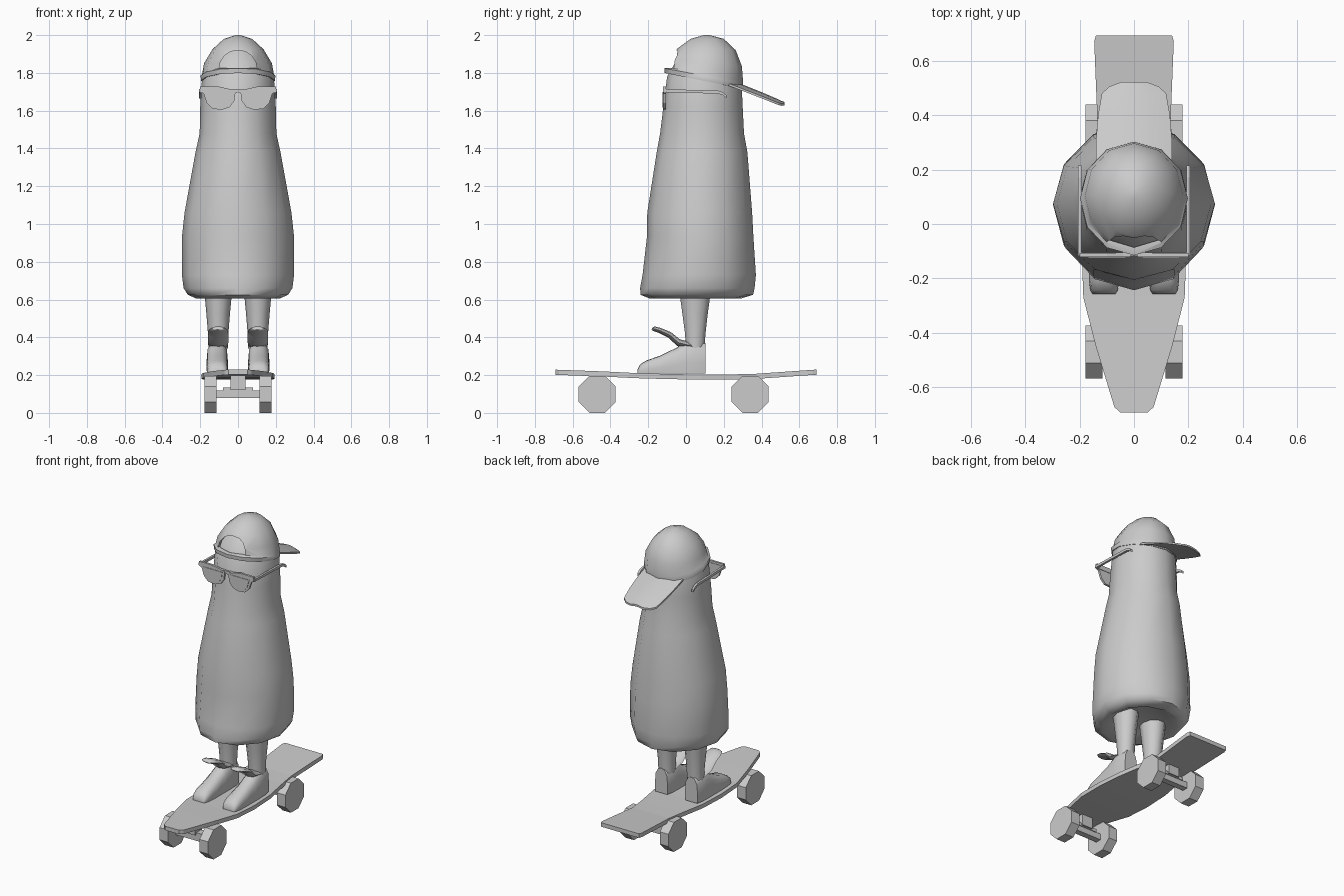
import bpy, bmesh
from math import pi, sin, cos
from mathutils import Vector

cube = bpy.data.objects.get("Cube")
if cube:
    bpy.data.objects.remove(cube)

grey = bpy.data.materials.new("plain grey")
grey.use_nodes = True
grey.diffuse_color = (0.6, 0.6, 0.6, 1)
grey.node_tree.nodes["Principled BSDF"].inputs["Base Color"].default_value = (0.6, 0.6, 0.6, 1)


def add_object(name, bm, smooth=None):
    bmesh.ops.recalc_face_normals(bm, faces=bm.faces[:])
    mesh = bpy.data.meshes.new(name)
    bm.to_mesh(mesh)
    bm.free()
    mesh.materials.append(grey)
    obj = bpy.data.objects.new(name, mesh)
    bpy.context.collection.objects.link(obj)
    bpy.ops.object.select_all(action='DESELECT')
    obj.select_set(True)
    bpy.context.view_layer.objects.active = obj
    if smooth:
        bpy.ops.object.shade_smooth_by_angle(angle=smooth)
    return obj


def loft(name, rings, smooth=None, caps=(True, True)):
    """Skin a list of equal-length point rings."""
    bm = bmesh.new()
    rows = [[bm.verts.new(p) for p in ring] for ring in rings]
    n = len(rows[0])
    for a, b in zip(rows, rows[1:]):
        for i in range(n):
            j = (i + 1) % n
            bm.faces.new((a[i], a[j], b[j], b[i]))
    for row, cap in zip((rows[0], rows[-1]), caps):
        if cap:
            bm.faces.new(row)
    return add_object(name, bm, smooth)


def oval(z, hw, y0, y1, tilt=0, x=0, n=12):
    """Horizontal ring given by its half width and front and back edges."""
    r = (y1 - y0) / 2
    return [(x + hw * cos(2 * pi * i / n), (y0 + y1) / 2 + r * sin(2 * pi * i / n),
             z + tilt * r * sin(2 * pi * i / n)) for i in range(n)]


def box(name, x0, x1, y0, y1, z0, z1):
    return loft(name, [[(x0, y0, z), (x1, y0, z), (x1, y1, z), (x0, y1, z)] for z in (z0, z1)])


def prism(name, outline, y0, y1):
    """Extrude an x-z outline along y."""
    return loft(name, [[(x, y, z) for x, z in outline] for y in (y0, y1)])


def apply(obj, kind, **settings):
    mod = obj.modifiers.new(kind.lower(), kind)
    for key, value in settings.items():
        setattr(mod, key, value)
    bpy.context.view_layer.objects.active = obj
    bpy.ops.object.modifier_apply(modifier=mod.name)


# Tall tapered body with its head
body = [(.64, .15, -.12, .24), (.605, .22, -.19, .29), (.625, .265, -.24, .355),
        (.66, .288, -.243, .363), (.73, .297, -.23, .37), (.93, .297, -.207, .357),
        (1.06, .283, -.205, .35), (1.38, .225, -.155, .325), (1.48, .203, -.137, .307),
        (1.62, .2, -.12, .3), (1.78, .19, -.1, .293), (1.85, .165, -.06, .275),
        (1.92, .11, -.005, .23), (1.965, .04, .07, .15)]
loft("body", [oval(*r) for r in body], 1.0)

# Cap shell with an arched opening above the strap
cap = [(1.758, .196, -.113, .3, -.2), (1.785, .198, -.115, .302, -.19),
       (1.792, .19, -.098, .302, -.19), (1.85, .18, -.087, .296, -.08),
       (1.925, .135, -.045, .263, -.03), (1.98, .075, .025, .2), (2, .012, .095, .125)]
shell = loft("cap", [oval(*r) for r in cap], caps=(False, True))
apply(shell, 'SOLIDIFY', thickness=.015, offset=-1)
arch = [(.1 * cos(pi * i / 8), 1.825 + .095 * sin(pi * i / 8)) for i in range(9)]
cutter = prism("arch_cutter", arch, -.3, .02)
cutter.hide_render = True
apply(shell, 'BOOLEAN', object=cutter, operation='DIFFERENCE', solver='EXACT')
bpy.data.objects.remove(cutter)
bpy.context.view_layer.objects.active = shell
shell.select_set(True)
bpy.ops.object.shade_smooth_by_angle(angle=.8)

# Curved brim at the back of the cap
brim = []
for y, hw, z in ((.22, .14, 1.768), (.3, .14, 1.738), (.4, .132, 1.698),
                 (.48, .118, 1.664), (.505, .09, 1.652), (.522, .045, 1.646)):
    top = [(hw * t, y, z - .022 * t * t * hw / .14) for t in (-1, -.5, 0, .5, 1)]
    brim.append(top + [(x, y, h - .012) for x, y, h in reversed(top)])
loft("cap_brim", brim, .8)

# Sunglasses
box("glasses_bridge", -.2, .2, -.118, -.104, 1.694, 1.714)
for side, s in (("left", 1), ("right", -1)):
    rim = [(.012, 1.708), (.02, 1.65), (.045, 1.618), (.085, 1.605), (.135, 1.61),
           (.165, 1.64), (.182, 1.69), (.2, 1.7), (.2, 1.727), (.1, 1.727)]
    prism(side + "_rim", [(s * x, z) for x, z in rim], -.121, -.107)
    lens = [(.03, 1.7), (.036, 1.655), (.055, 1.629), (.088, 1.617), (.128, 1.622),
            (.152, 1.645), (.168, 1.7)]
    prism(side + "_lens", [(s * x, z) for x, z in lens], -.124, -.12)
    arm = [(-.118, 1.706), (.17, 1.698), (.195, 1.69), (.215, 1.673)]
    loft(side + "_glasses_arm", [[(s * (.2 + dx), y, z + dz) for dx, dz in
         ((-.008, -.008), (.006, -.008), (.006, .008), (-.008, .008))] for y, z in arm])

    # Leg, shoe and raised tongue
    c = s * .11
    loft(side + "_leg", [oval(z, hw, a, b, 0, s * x, 10) for z, hw, a, b, x in
         ((.34, .052, -.003, .1, .105), (.42, .054, -.008, .106, .105),
          (.52, .062, -.022, .118, .105), (.66, .075, -.042, .138, .105))], 1.0)
    shoe = []
    for y, hw, top in ((.102, .046, .37), (.06, .055, .38), (0, .057, .378), (-.05, .057, .345),
                       (-.14, .057, .302), (-.21, .055, .277), (-.243, .05, .257),
                       (-.257, .042, .228)):
        h = top - .208
        shoe.append([(c + hw * u, y, .208 + h * v) for u, v in
                     ((-.95, 0), (-1, .35), (-.9, .75), (-.5, .97), (0, 1),
                      (.5, .97), (.9, .75), (1, .35), (.95, 0))])
    loft(side + "_shoe", shoe, .9)
    tongue = []
    for y, z, hw, t in ((.03, .355, .05, .016), (-.04, .372, .054, .018), (-.085, .412, .054, .015),
                        (-.14, .437, .052, .013), (-.17, .446, .042, .012), (-.18, .446, .025, .006)):
        tongue.append([(c - s * .005 + hw * cos(pi * i / 4), y + t * .4 * sin(pi * i / 4),
                        z + t * sin(pi * i / 4)) for i in range(8)])
    loft(side + "_shoe_tongue", tongue, 1.0)

# Skateboard deck: pointed nose, narrow squared tail, gentle sag
deck = []
for y, hw, z in ((-.692, .05, .229), (-.672, .072, .228), (-.45, .14, .22), (-.27, .186, .211),
                 (-.1, .192, .206), (.08, .18, .203), (.25, .15, .204), (.37, .134, .207),
                 (.67, .146, .228), (.692, .14, .229)):
    deck.append([(-hw, y, z), (hw, y, z), (hw, y, z - .027), (-hw, y, z - .027)])
loft("deck", deck)

# Trucks and octagonal wheels
for end, y in (("front", -.47), ("back", .34)):
    box(end + "_truck_post", -.04, .04, y - .035, y + .035, .12, .2)
    box(end + "_truck_hanger", -.08, .08, y - .025, y + .025, .115, .135)
    box(end + "_axle", -.125, .125, y - .02, y + .02, .078, .118)
    for side, s in (("left", 1), ("right", -1)):
        ring = [Vector((0, y + .106 * cos(pi * (i + .5) / 4), .098 + .106 * sin(pi * (i + .5) / 4)))
                for i in range(8)]
        loft(end + "_" + side + "_wheel",
             [[p + Vector((s * x, 0, 0)) for p in ring] for x in (.115, .178)])
